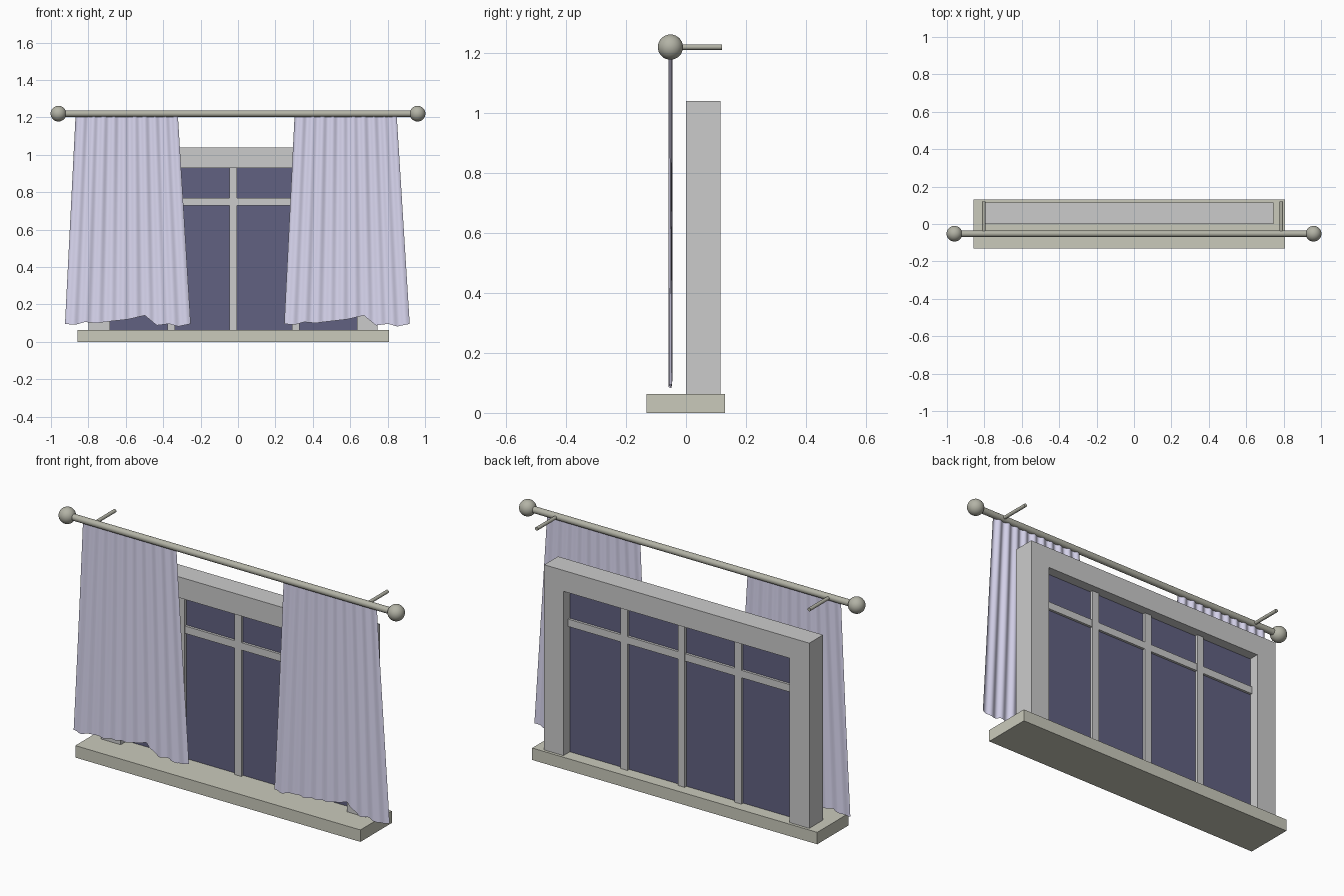
import bpy, bmesh, math
from mathutils import Vector

if "Cube" in bpy.data.objects:
    bpy.data.objects.remove(bpy.data.objects["Cube"])


def material(name, rgb):
    m = bpy.data.materials.new(name)
    m.diffuse_color = (*rgb, 1)
    m.use_nodes = True
    m.node_tree.nodes["Principled BSDF"].inputs["Base Color"].default_value = m.diffuse_color
    return m


STONE = material("olive_grey", (0.59, 0.59, 0.50))
METAL = material("rod_metal", (0.45, 0.45, 0.38))
GLASS = material("dark_glass", (0.12, 0.12, 0.22))
CLOTH = material("lavender_cloth", (0.72, 0.70, 0.90))


def finish(bm, name, mat=None, smooth=False):
    me = bpy.data.meshes.new(name)
    bm.to_mesh(me)
    bm.free()
    if smooth:
        me.shade_smooth()
    if mat:
        me.materials.append(mat)
    ob = bpy.data.objects.new(name, me)
    bpy.context.collection.objects.link(ob)
    return ob


def box(name, x, y, z, mat=None):
    """Box from (min, max) ranges on each axis."""
    bm = bmesh.new()
    bmesh.ops.create_cube(bm, size=1)
    for v in bm.verts:
        v.co = Vector([(r[0] + r[1]) / 2 + c * (r[1] - r[0]) for r, c in zip((x, y, z), v.co)])
    return finish(bm, name, mat)


def bar(name, a, b, radius, mat):
    """Round bar between two points."""
    a, b = Vector(a), Vector(b)
    bm = bmesh.new()
    bmesh.ops.create_cone(bm, cap_ends=True, segments=24, radius1=radius, radius2=radius,
                          depth=(b - a).length)
    for f in bm.faces:
        f.smooth = len(f.verts) == 4
    rot = Vector((0, 0, 1)).rotation_difference(b - a)
    for v in bm.verts:
        v.co = rot @ v.co + (a + b) / 2
    return finish(bm, name, mat)


# Sill
SILL = 0.063
box("sill", (-0.857, 0.807), (-0.132, 0.13), (0, SILL), STONE)

# Window frame: two jambs and a header
box("jamb_left", (-0.80, -0.685), (0, 0.115), (SILL, 1.04))
box("jamb_right", (0.635, 0.747), (0, 0.115), (SILL, 1.04))
box("header", (-0.685, 0.635), (0, 0.115), (0.93, 1.04))

# Glass with glazing bars standing proud on both sides
box("glass", (-0.685, 0.635), (0.052, 0.062), (SILL, 0.93), GLASS)
for i, x in enumerate((-0.357, -0.026, 0.308)):
    box(f"mullion_{i + 1}", (x - 0.02, x + 0.02), (0.037, 0.077), (SILL, 0.93))
box("transom", (-0.685, 0.635), (0.039, 0.075), (0.729, 0.768))

# Curtain rod, ball finials and wall brackets
ROD_Y, ROD_Z = -0.052, 1.22
bar("curtain_rod", (-0.96, ROD_Y, ROD_Z), (0.96, ROD_Y, ROD_Z), 0.017, METAL)
for side, s, bx in (("left", -1, -0.803), ("right", 1, 0.788)):
    bm = bmesh.new()
    bmesh.ops.create_uvsphere(bm, u_segments=32, v_segments=16, radius=0.042)
    bmesh.ops.translate(bm, vec=(s * 0.96, ROD_Y, ROD_Z), verts=bm.verts)
    finish(bm, "finial_" + side, METAL, True)
    bar("bracket_" + side, (bx, ROD_Y, ROD_Z), (bx, 0.12, ROD_Z), 0.009, METAL)

# Uneven hem height across the curtain width
HEM = [(0, .096), (.08, .091), (.16, .106), (.25, .100), (.34, .108), (.5, .12), (.635, .141),
       (.73, .088), (.83, .096), (.9, .082), (1, .096)]


def hem(u):
    for (a, za), (b, zb) in zip(HEM, HEM[1:]):
        if u <= b:
            return za + (zb - za) * (u - a) / (b - a)
    return HEM[-1][1]


def curtain(name, top, bottom, nu=120, nv=24):
    """Softly pleated cloth sheet that widens towards the hem."""
    bm = bmesh.new()
    rows = []
    for j in range(nv + 1):
        t = j / nv
        x0, x1 = (top[k] + (bottom[k] - top[k]) * t for k in (0, 1))
        row = []
        for i in range(nu + 1):
            u = i / nu
            fold = 0.005 * math.sin(u * 20 * math.pi + 0.6 * t) + 0.002 * math.sin(u * 17 + 3 * t)
            z = ROD_Z + (hem(u) - ROD_Z) * t
            row.append(bm.verts.new((x0 + (x1 - x0) * u, ROD_Y + fold, z)))
        rows.append(row)
    for r, q in zip(rows, rows[1:]):
        for i in range(nu):
            bm.faces.new((r[i], q[i], q[i + 1], r[i + 1]))
    return finish(bm, name, CLOTH, True)


# Curtains
curtain("curtain_left", (-0.868, -0.322), (-0.925, -0.253))
curtain("curtain_right", (0.303, 0.848), (0.247, 0.918))
